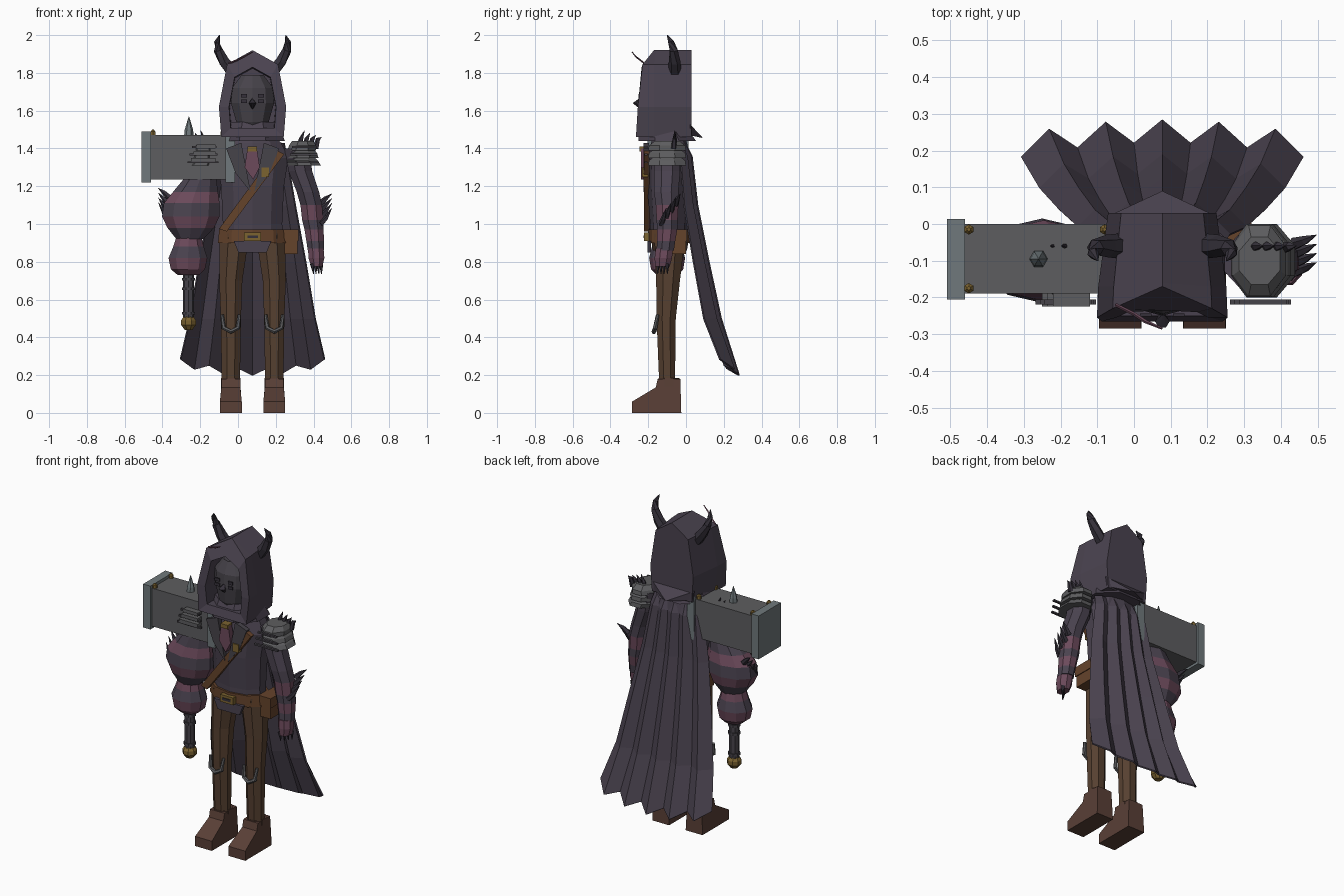
import bpy, bmesh, math
from mathutils import Vector

if "Cube" in bpy.data.objects:
    bpy.data.objects.remove(bpy.data.objects["Cube"])

def material(name, r, g, b):
    m = bpy.data.materials.new(name)
    m.use_nodes = True
    m.diffuse_color = (r, g, b, 1)
    bsdf = m.node_tree.nodes["Principled BSDF"]
    bsdf.inputs["Base Color"].default_value = (r, g, b, 1)
    bsdf.inputs["Roughness"].default_value = 0.9
    return m

CLOTH = material("dark violet cloth", .068, .055, .078)
DARK = material("charcoal cloth", .062, .056, .068)
PINK = material("dusty pink", .15, .068, .105)
BROWN = material("brown trousers", .095, .052, .03)
BOOT = material("boot leather", .1, .05, .037)
BELT = material("belt leather", .13, .056, .024)
IRON = material("iron grey", .11, .11, .115)
STEEL = material("pale steel", .16, .19, .2)
GOLD = material("old gold", .2, .125, .03)
BLACK = material("black horn", .035, .03, .042)
C = .077  # centre line of the body

def finish(name, bm, *mats):
    bmesh.ops.recalc_face_normals(bm, faces=bm.faces)
    mesh = bpy.data.meshes.new(name)
    bm.to_mesh(mesh)
    bm.free()
    for m in mats:
        mesh.materials.append(m)
    ob = bpy.data.objects.new(name, mesh)
    bpy.context.collection.objects.link(ob)
    return ob

def skin(bm, rings, caps=True):
    for a, b in zip(rings, rings[1:]):
        for i in range(len(a)):
            j = (i + 1) % len(a)
            bm.faces.new((a[i], a[j], b[j], b[i]))
    if caps:
        bm.faces.new(rings[0])
        bm.faces.new(rings[-1])

def loft(name, rings, mat, n=8, bands=None):
    """Stack of level ellipses (x, y, z, rx, ry); bands picks a material per level."""
    bm = bmesh.new()
    loops = []
    for x, y, z, rx, ry in rings:
        turn = [2 * math.pi * (k + .5) / n for k in range(n)]
        loops.append([bm.verts.new((x + rx * math.cos(a), y + ry * math.sin(a), z)) for a in turn])
    skin(bm, loops)
    if bands:
        for i, f in enumerate(bm.faces):
            if i // n < len(bands):
                f.material_index = int(bands[i // n])
    return finish(name, bm, mat, PINK)

def spike(name, points, radii, mat, n=6):
    """Round sweep along a path, tapered by the radii."""
    bm = bmesh.new()
    pts = [Vector(p) for p in points]
    loops = []
    for i, p in enumerate(pts):
        d = pts[min(i + 1, len(pts) - 1)] - pts[max(i - 1, 0)]
        q = d.to_track_quat('Z', 'Y')
        loops.append([bm.verts.new(p + q @ Vector((radii[i] * math.cos(k * math.tau / n),
                      radii[i] * math.sin(k * math.tau / n), 0))) for k in range(n)])
    skin(bm, loops)
    return finish(name, bm, mat)

def box(name, lo, hi, mat):
    bm = bmesh.new()
    bmesh.ops.create_cube(bm, size=1)
    for v in bm.verts:
        v.co = [(a + b) / 2 + c * (b - a) for a, b, c in zip(lo, hi, v.co)]
    return finish(name, bm, mat)

def plate(name, outline, y, depth, mat):
    """Front-facing outline (x, z) given thickness along y."""
    bm = bmesh.new()
    skin(bm, [[bm.verts.new((x, yy, z)) for x, z in outline] for yy in (y, y + depth)])
    return finish(name, bm, mat)

# Legs, boots and knee guards
for s, side in ((-1, "right"), (1, "left")):
    x = C + s * .115
    loft(side + "_leg", [(x, -.1, .15, .052, .045), (x, -.105, .5, .058, .055),
         (x, -.095, .7, .066, .068), (C + s * .095, -.085, .95, .085, .09)], BROWN)
    bm = bmesh.new()
    profile = [(-.285, 0), (-.285, .06), (-.16, .135), (-.15, .18), (-.03, .18), (-.025, 0)]
    skin(bm, [[bm.verts.new((x + k * (.058 if z < .1 else .05), y, z)) for y, z in profile] for k in (-1, 1)])
    finish(side + "_boot", bm, BOOT)
    loft(side + "_boot_cuff", [(x, -.09, .14, .056, .06), (x, -.09, .185, .056, .06)], BOOT)
    spike(side + "_knee_guard", [(x - .045, -.15, .52), (x - .038, -.163, .45), (x, -.17, .43),
          (x + .038, -.163, .45), (x + .045, -.15, .52)], [.009, .013, .013, .013, .009], IRON)

# Torso, belt and clothing details
loft("torso", [(C, -.09, .9, .172, .1), (C, -.09, 1.0, .165, .1), (C, -.09, 1.2, .175, .115),
     (C, -.09, 1.35, .2, .112), (C, -.09, 1.43, .16, .095), (C, -.09, 1.5, .07, .065)], CLOTH, 10)
loft("hips", [(C, -.085, .86, .17, .09), (C, -.085, .92, .182, .1)], BROWN, 10)
loft("belt", [(C, -.09, .9, .192, .112), (C, -.09, .97, .186, .112)], BELT, 10)
plate("belt_flap", [(C - .1, .91), (C - .075, .85), (C + .075, .85), (C + .1, .91)], -.205, .02, CLOTH)
box("buckle", (C - .045, -.222, .91), (C + .045, -.195, .955), GOLD)
box("buckle_slot", (C - .028, -.226, .925), (C + .028, -.22, .94), BLACK)
box("belt_pouch", (.245, -.13, .84), (.315, .0, .965), BELT)
box("pouch_flap", (.242, -.135, .91), (.32, .005, .97), BELT)
plate("chest_strap", [(.205, 1.39), (.245, 1.37), (-.06, .96), (-.1, .975)], -.222, .03, BELT)
box("strap_buckle", (.125, -.232, 1.25), (.165, -.2, 1.3), GOLD)
plate("pink_tie", [(.05, 1.4), (.1, 1.4), (.115, 1.3), (.08, 1.235), (.035, 1.3)], -.238, .035, PINK)
box("tie_clasp", (.05, -.245, 1.385), (.1, -.2, 1.41), GOLD)
for s in (-1, 1):
    plate("lapel", [(C + s * .06, 1.43), (C + s * .14, 1.4), (C + s * .09, 1.27), (C + s * .01, 1.17)],
          -.225, .03, DARK)

# Hood: open shell swept from back to the front rim, then folded inward
def hood_ring(bm, scale, rows):
    half = [(0, 1.92), (.135, 1.845), (.178, 1.62), (.165, 1.46)]
    pts = [(x, z) for x, z in half] + [(-x, z) for x, z in half[:0:-1]]
    depth = rows + rows[:0:-1]
    return [bm.verts.new((C + x * scale, y, 1.62 + (z - 1.62) * (scale if scale < .8 else 1)))
            for (x, z), y in zip(pts, depth)]

bm = bmesh.new()
rings = [hood_ring(bm, .83, [.03] * 4), hood_ring(bm, .98, [-.16, -.17, -.17, -.17]),
         hood_ring(bm, 1, [-.17, -.23, -.255, -.265]), hood_ring(bm, .7, [-.235, -.24, -.255, -.25]),
         hood_ring(bm, .68, [-.12] * 4)]
skin(bm, rings)
finish("hood", bm, CLOTH)
loft("cowl", [(C, -.1, 1.44, .185, .165), (C, -.11, 1.475, .17, .15), (C, -.11, 1.54, .14, .12)], CLOTH, 8)
bm = bmesh.new()
flap = [bm.verts.new(p) for p in ((C - .15, .02, 1.53), (C + .15, .02, 1.53), (C + .14, .02, 1.47), (C, .09, 1.455), (C - .14, .02, 1.47))]
bm.faces.new(flap[:2] + [flap[3]])
bm.faces.new((flap[1], flap[2], flap[3]))
bm.faces.new((flap[0], flap[3], flap[4]))
bm.faces.new(flap[2:])
finish("cowl_back_point", bm, CLOTH)

# Masked face
loft("face", [(C, -.15, 1.49, .05, .06), (C, -.15, 1.54, .09, .085), (C, -.15, 1.64, .12, .1),
     (C, -.15, 1.72, .115, .095), (C, -.15, 1.79, .06, .06)], DARK, 10)
for s in (-1, 1):
    for z in (1.65, 1.68):
        box("eye_slit", (C + s * .045 - .016, -.252, z - .009), (C + s * .045 + .016, -.244, z + .009), BLACK)
spike("nose", [(C, -.24, 1.67), (C, -.265, 1.64), (C, -.24, 1.61)], [.006, .02, .004], BLACK)
spike("loose_strand", [(-.05, -.22, 1.85), (0, -.245, 1.87), (.03, -.265, 1.885), (C, -.285, 1.91)],
      [.005, .005, .005, .003], PINK, 4)

# Horns, shoulder plates and their spikes on both sides
for s, side in ((-1, "right"), (1, "left")):
    spike(side + "_horn", [(C + s * a, y, z) for a, y, z in
          ((.11, -.06, 1.81), (.15, -.06, 1.86), (.182, -.065, 1.92), (.188, -.08, 1.965), (.175, -.1, 2.0))],
          [.035, .031, .024, .016, .002], BLACK)
    px = C + s * .265
    for i, z in enumerate((1.31, 1.35, 1.39)):
        loft(side + "_shoulder_plate", [(px + s * (.012 - .008 * i), -.1, z, .092 - .005 * i, .108),
             (px, -.1, z + .025, .088 - .005 * i, .104), (px, -.1, z + .05, .06, .07)], IRON, 8)
        box(side + "_plate_edge", (px - .08 + .012 * i, -.219, z + .012), (px + .085 - .006 * i, -.205, z + .022), DARK)
    for k in range(4):
        a = px + s * (-.02 + .03 * k)
        spike(side + "_shoulder_spike", [(a, -.065, 1.4), (a + s * .012, -.06, 1.45), (a + s * .03, -.06, 1.495 - .012 * k)],
              [.016, .012, .001], BLACK, 5)

# Left arm with striped sleeve and clawed hand
loft("left_arm", [(.31, -.1, 1.4, .07, .075), (.33, -.1, 1.28, .068, .075), (.37, -.105, 1.17, .064, .07),
     (.388, -.1, 1.1, .062, .065), (.395, -.1, 1.02, .06, .06), (.403, -.1, .97, .055, .058),
     (.408, -.105, .91, .05, .052), (.412, -.11, .86, .046, .05)], CLOTH, 8, (0, 0, 0, 1, 0, 1, 0))
loft("left_hand", [(.412, -.115, .87, .044, .05), (.415, -.12, .82, .046, .05), (.417, -.125, .775, .032, .042)], PINK)
for k in range(4):
    spike("left_claw", [(.392 + .016 * k, -.15 + .017 * k, .79), (.4 + .014 * k, -.15 + .017 * k, .735)], [.012, .002], BLACK, 5)

# Right arm: puffed striped sleeve and mitten
loft("right_arm", [(-.17, -.1, 1.42, .06, .07), (-.185, -.1, 1.33, .07, .075), (-.2, -.1, 1.24, .09, .085),
     (-.225, -.1, 1.17, .125, .095), (-.245, -.1, 1.11, .155, .11), (-.25, -.1, 1.04, .16, .115),
     (-.25, -.1, .98, .13, .1), (-.255, -.1, .92, .075, .07)], CLOTH, 10, (1, 1, 0, 1, 0, 1, 0))
loft("right_hand", [(-.26, -.1, .93, .07, .07), (-.262, -.1, .88, .085, .08), (-.265, -.1, .82, .108, .095),
     (-.265, -.1, .76, .095, .085), (-.262, -.1, .73, .06, .055)], CLOTH, 10, (1, 0, 1, 1))
for base, out in (((.435, -.1, 1.06), 1), ((-.36, -.1, 1.09), -1)):
    for k in range(4):
        x, y, z = base[0], base[1] - .03 + .025 * k, base[2] - .06 + .035 * k
        spike("elbow_spike", [(x, y, z), (x + out * .03, y + .01, z + .03), (x + out * .062, y + .025, z + .085 - .01 * k)],
              [.018, .013, .001], BLACK, 5)

# Hammer
spike("hammer_handle", [(-.262, -.1, .5), (-.262, -.1, 1.25)], [.03, .03], DARK, 8)
for z in (.52, .65, .7):
    loft("handle_ring", [(-.262, -.1, z, .036, .036), (-.262, -.1, z + .015, .036, .036)], DARK)
loft("pommel", [(-.262, -.1, .44, .022, .022), (-.262, -.1, .465, .042, .042),
     (-.262, -.1, .49, .042, .042), (-.262, -.1, .515, .024, .024)], GOLD)
box("hammer_head", (-.48, -.19, 1.235), (-.04, 0, 1.472), IRON)
for x in (-.51, -.065):
    box("hammer_cap", (x, -.205, 1.22), (x + .05, .013, 1.49), STEEL)
for x in (-.45, -.08):
    for y in (-.175, -.015):
        loft("hammer_bolt", [(x, y, 1.46, .014, .014), (x, y, 1.49, .014, .014), (x, y, 1.5, .005, .005)], GOLD, 6)
spike("hammer_spike", [(-.26, -.095, 1.46), (-.26, -.095, 1.5), (-.26, -.095, 1.57)], [.026, .022, .001], STEEL)
for i in range(3):
    box("hammer_grip_finger", (-.25 + .015 * i, -.225, 1.33 + .035 * i), (-.12, -.19, 1.35 + .035 * i), IRON)

# Pleated cape
bm = bmesh.new()
rows = [(1.43, .0, .17), (1.36, .035, .185), (1.1, .065, .23), (.8, .125, .285), (.5, .19, .335), (.2, .285, .385)]
grid = []
for r, (z, y, w) in enumerate(rows):
    t = r / (len(rows) - 1)
    line = []
    for i in range(-5, 6):
        u = i / 5
        fold = abs(i) % 2
        drop = (.035 * fold + .05 * u * u) * (r == len(rows) - 1)
        line.append(bm.verts.new((C + u * w, y - fold * (.012 + .05 * t) - .04 * u * u, z + drop)))
    grid.append(line)
for a, b in zip(grid, grid[1:]):
    for i in range(10):
        bm.faces.new((a[i], a[i + 1], b[i + 1], b[i]))
cape = finish("cape", bm, CLOTH)
solid = cape.modifiers.new("thickness", 'SOLIDIFY')
solid.thickness = .01
